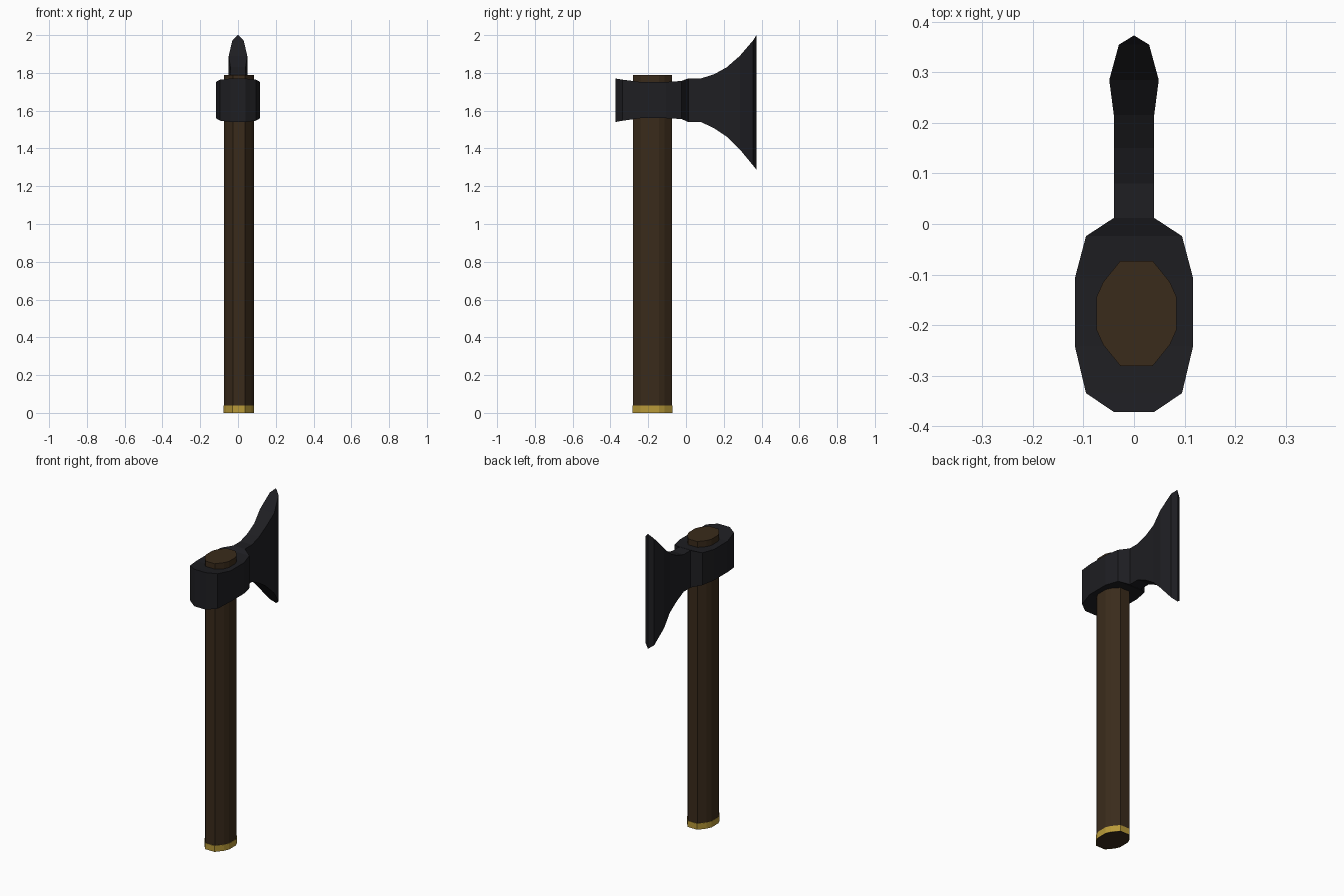
import bpy, bmesh

if "Cube" in bpy.data.objects:
    bpy.data.objects.remove(bpy.data.objects["Cube"])


def material(name, rgb):
    m = bpy.data.materials.new(name)
    m.diffuse_color = (*rgb, 1)
    m.use_nodes = True
    m.node_tree.nodes["Principled BSDF"].inputs["Base Color"].default_value = m.diffuse_color
    return m


def loft(name, rings, mat, caps=True):
    """Join equal-length rings of points into a flat-shaded mesh."""
    bm = bmesh.new()
    loops = [[bm.verts.new(p) for p in ring] for ring in rings]
    n = len(loops[0])
    for a, b in zip(loops, loops[1:]):
        for i in range(n):
            j = (i + 1) % n
            bm.faces.new((a[i], a[j], b[j], b[i]))
    if caps:
        bm.faces.new(loops[0])
        bm.faces.new(loops[-1])
    bmesh.ops.remove_doubles(bm, verts=bm.verts[:], dist=0.0005)
    bmesh.ops.recalc_face_normals(bm, faces=bm.faces[:])
    me = bpy.data.meshes.new(name)
    bm.to_mesh(me)
    bm.free()
    me.materials.append(mat)
    ob = bpy.data.objects.new(name, me)
    bpy.context.collection.objects.link(ob)
    return ob


wood = material("wood", (0.042, 0.024, 0.011))
steel = material("dark_steel", (0.013, 0.013, 0.016))
brass = material("brass", (0.48, 0.32, 0.04))

# Twelve-sided oval handle section, mirrored from one quarter
CX, CY = 0.005, -0.177
quarter = [(0.079, 0.033), (0.066, 0.062), (0.032, 0.104)]
half = quarter + [(-x, y) for x, y in reversed(quarter)]
oval = half + [(-x, -y) for x, y in half]


def oval_ring(z, grow=0.0):
    return [(CX + x * (1 + grow), CY + y * (1 + grow), z) for x, y in oval]


loft("handle", [oval_ring(0.0), oval_ring(1.79)], wood)

# Brass band around the foot of the handle (open ring)
loft("foot_band", [oval_ring(0.002), oval_ring(0.0, 0.025), oval_ring(0.038, 0.025),
                   oval_ring(0.038)], brass, caps=False)

# Axe head: sections along y as (y, half width, bottom z, top z)
sections = [
    (-0.372, 0.040, 1.540, 1.770), (-0.335, 0.095, 1.547, 1.764),
    (-0.242, 0.117, 1.560, 1.752), (-0.107, 0.117, 1.560, 1.752),
    (-0.024, 0.095, 1.556, 1.757), (0.012, 0.040, 1.540, 1.771),
    (0.080, 0.040, 1.540, 1.771), (0.150, 0.040, 1.506, 1.793),
    (0.216, 0.040, 1.462, 1.830), (0.285, 0.049, 1.395, 1.890),
    (0.355, 0.030, 1.310, 1.972), (0.373, 0.0, 1.287, 2.0),
]
rings = [[(-w, y, b), (w, y, b), (w, y, t), (-w, y, t)] for y, w, b, t in sections[:-1]]
y, w, b, t = sections[-1]
rings.append([(-0.0006, y, b), (0.0006, y, b), (0.0006, y, t), (-0.0006, y, t)])
loft("axe_head", rings, steel)
